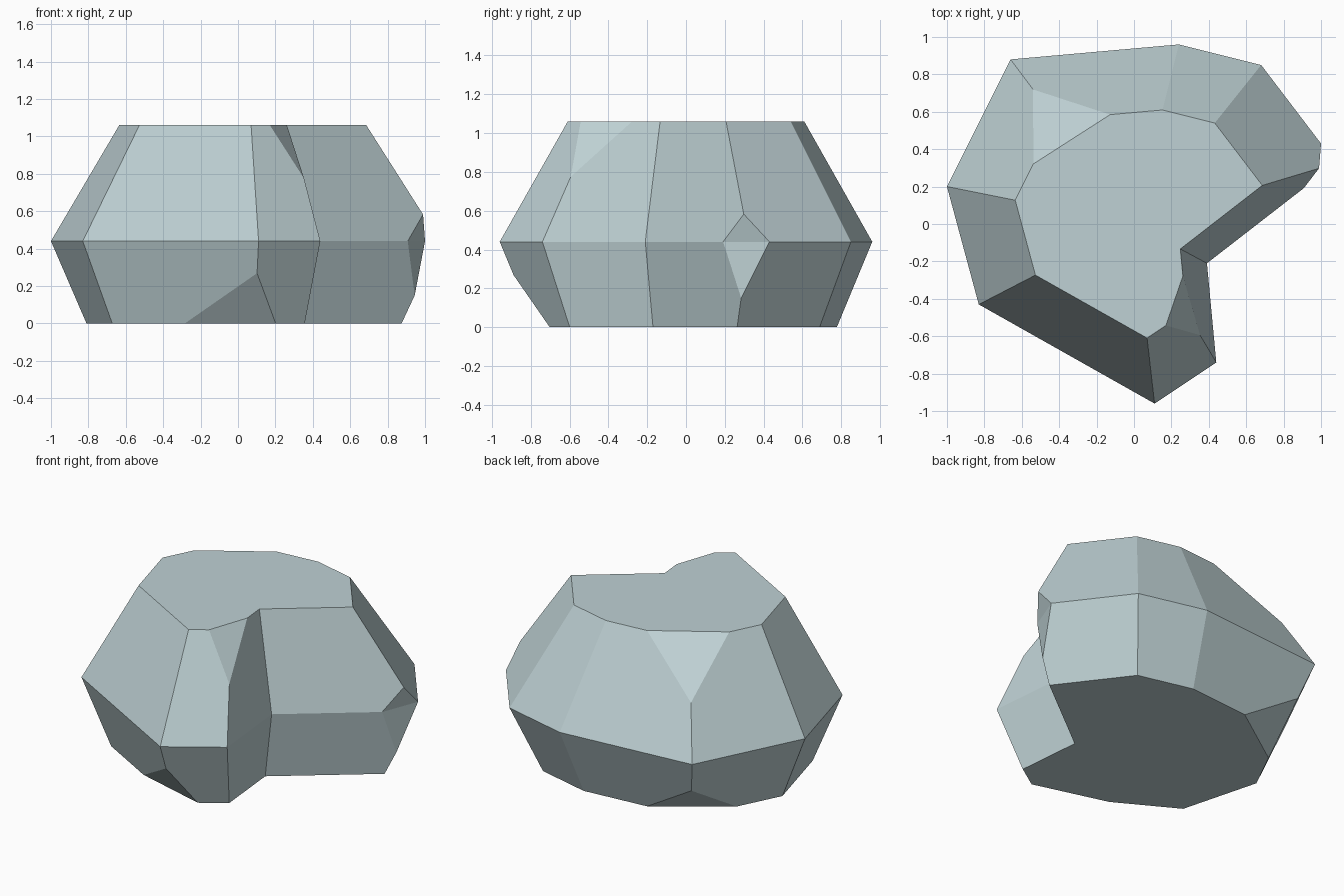
import bpy, bmesh

if "Cube" in bpy.data.objects:
    bpy.data.objects.remove(bpy.data.objects["Cube"])

# Plan outline of the boulder at its widest level
OUTLINE = [(-1.0, 0.20), (-0.83, -0.43), (0.11, -0.96), (0.44, -0.74),
           (0.39, -0.21), (1.08, 0.325), (0.68, 0.85), (0.24, 0.96), (-0.66, 0.88)]
LEVELS = [(0.0, 0.81), (0.44, 1.0), (1.06, 0.635)]   # height, outline scale
N = len(OUTLINE)

bm = bmesh.new()

# Boulder body: scaled outlines stacked and joined
rings = [[bm.verts.new((x * s, y * s, z)) for x, y in OUTLINE] for z, s in LEVELS]
for low, high in zip(rings, rings[1:]):
    for i in range(N):
        j = (i + 1) % N
        bm.faces.new((low[i], low[j], high[j], high[i]))
bm.faces.new(rings[0][::-1])
bm.faces.new(rings[2])


def chip(level, i, prev, nxt, up=None, down=None):
    """Cut off a corner, at the given fraction along each of its edges."""
    v = rings[level][i]
    cuts = [(rings[level][i - 1], prev), (rings[level][(i + 1) % N], nxt)]
    if up:
        cuts.append((rings[level + 1][i], up))
    if down:
        cuts.append((rings[level - 1][i], down))
    edges = [(bm.edges.get((v, other)), t) for other, t in cuts]
    points = [bmesh.utils.edge_split(e, v, t)[1] for e, t in edges]
    for f in list(v.link_faces):
        a, b = [p for p in points if p in f.verts]
        bmesh.utils.face_split(f, a, b)
    bmesh.ops.dissolve_verts(bm, verts=[v])
    if len(points) == 4:          # fold the four-sided chip along the waist
        face = next(f for f in bm.faces if len(f.verts) == 4
                    and all(p in f.verts for p in points))
        bmesh.utils.face_split(face, points[0], points[1])


# Chipped corners: base front, base back, waist right, top front, top back
chip(0, 2, 0.49, 0.42, up=0.61)
chip(0, 8, 0.41, 0.50, up=0.50)
chip(1, 5, 0.25, 0.20, up=0.23, down=0.66)
chip(2, 3, 0.52, 0.57, down=0.46)
chip(2, 8, 0.51, 0.55, down=0.50)

bmesh.ops.recalc_face_normals(bm, faces=bm.faces[:])
mesh = bpy.data.meshes.new("boulder")
bm.to_mesh(mesh)
bm.free()

# One pale blue-grey stone colour
stone = bpy.data.materials.new("pale blue grey stone")
stone.diffuse_color = (0.52, 0.64, 0.66, 1.0)
stone.use_nodes = True
stone.node_tree.nodes["Principled BSDF"].inputs["Base Color"].default_value = stone.diffuse_color
mesh.materials.append(stone)
bpy.context.collection.objects.link(bpy.data.objects.new("boulder", mesh))
